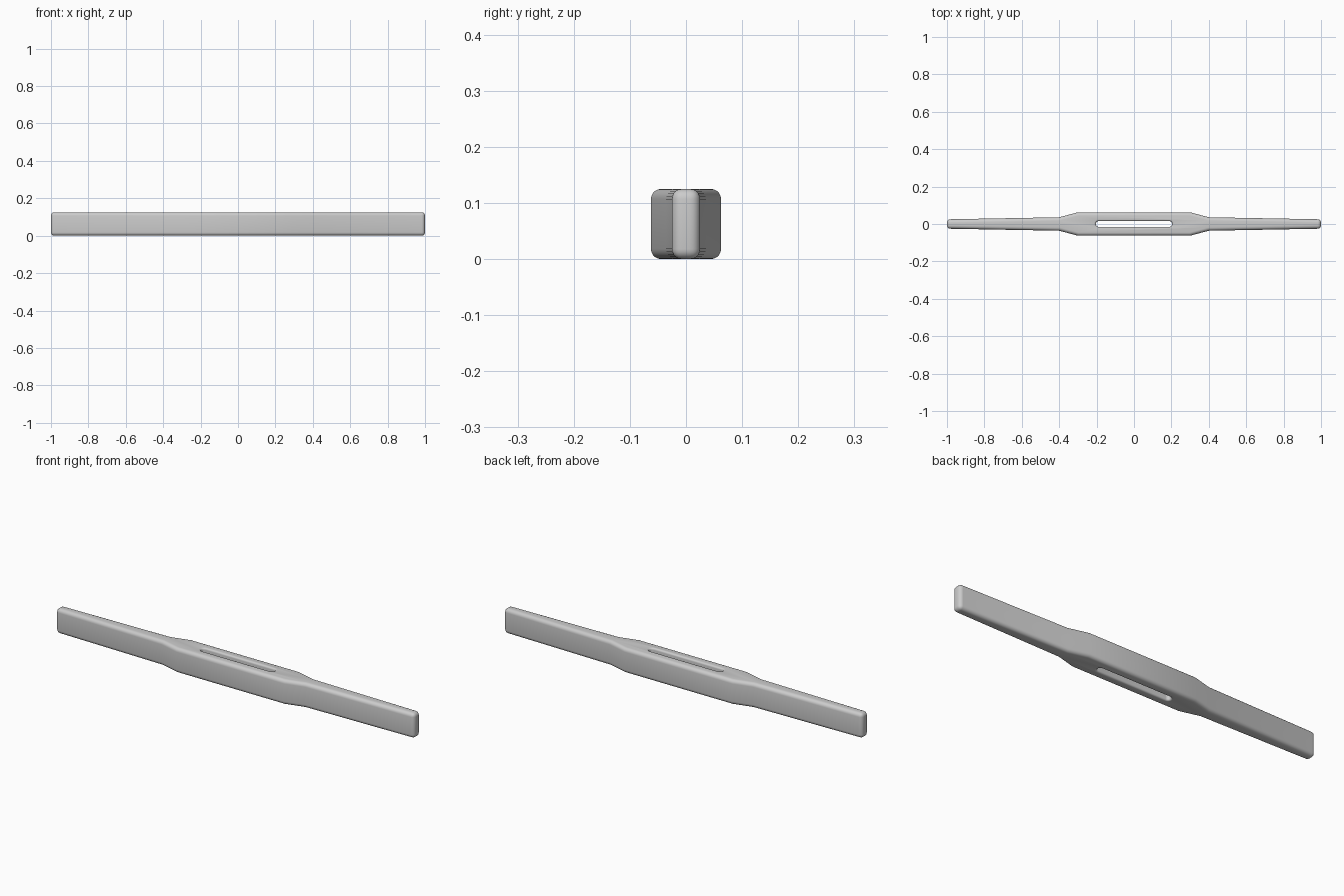
import bpy, bmesh, math

cube = bpy.data.objects.get("Cube")
if cube:
    bpy.data.objects.remove(cube)

HEIGHT = 0.125
ROUND = 0.018        # edge rounding of the bar
SLOT_X = 0.19        # centre of each slot end
SLOT_R = 0.015       # half width of the slot
FLARE = 0.009        # rounding of the slot rim

grey = bpy.data.materials.new("grey")
grey.use_nodes = True
colour = (0.6, 0.6, 0.6, 1)
grey.diffuse_color = colour
grey.node_tree.nodes["Principled BSDF"].inputs["Base Color"].default_value = colour


def loft(name, rings):
    """Closed solid through a stack of matching rings."""
    bm = bmesh.new()
    loops = [[bm.verts.new(p) for p in ring] for ring in rings]
    n = len(loops[0])
    for a, b in zip(loops, loops[1:]):
        for i in range(n):
            j = (i + 1) % n
            bm.faces.new((a[i], a[j], b[j], b[i]))
    bm.faces.new(loops[0][::-1])
    bm.faces.new(loops[-1])
    bmesh.ops.recalc_face_normals(bm, faces=bm.faces)
    mesh = bpy.data.meshes.new(name)
    bm.to_mesh(mesh)
    bm.free()
    mesh.materials.append(grey)
    obj = bpy.data.objects.new(name, mesh)
    bpy.context.collection.objects.link(obj)
    return obj


def stadium(radius, z, steps=12):
    """Long rounded ring around the slot."""
    ring = []
    for side in (1, -1):
        for i in range(steps + 1):
            a = math.pi * (i / steps - 0.5)
            ring.append((side * (SLOT_X + radius * math.cos(a)),
                         side * radius * math.sin(a), z))
    return ring


# Bar: thick grip in the middle, tapering arms
half = [(0.3, 0.0625), (0.4, 0.036), (1.0, 0.025)]
back = half[::-1] + [(-x, y) for x, y in half]
outline = back + [(x, -y) for x, y in reversed(back)]
bar = loft("bar", [[(x, y, z) for x, y in outline] for z in (0, HEIGHT)])
bevel = bar.modifiers.new("rounded_edges", "BEVEL")
bevel.width = ROUND
bevel.segments = 5
bevel.limit_method = "ANGLE"
bevel.angle_limit = math.radians(40)

# Slot cutter: flared at both rims
rim = []
for i in range(6):
    a = math.pi / 2 * i / 5
    rim.append((SLOT_R + FLARE * (1 - math.sin(a)), FLARE * (1 - math.cos(a))))
levels = [(rim[0][0], -0.02)] + rim
levels += [(r, HEIGHT - z) for r, z in reversed(levels)]
cutter = loft("slot_cutter", [stadium(r, z) for r, z in levels])
cutter.hide_render = True
cutter.hide_viewport = True

cut = bar.modifiers.new("slot", "BOOLEAN")
cut.operation = "DIFFERENCE"
cut.solver = "EXACT"
cut.object = cutter

# Keep the rounded result as plain geometry, then smooth it
bpy.context.view_layer.update()
graph = bpy.context.evaluated_depsgraph_get()
bar_mesh = bpy.data.meshes.new_from_object(bar.evaluated_get(graph))
bar.modifiers.clear()
bar.data = bar_mesh
bpy.data.objects.remove(cutter)

bpy.ops.object.select_all(action="DESELECT")
bar.select_set(True)
bpy.context.view_layer.objects.active = bar
bpy.ops.object.shade_smooth_by_angle(angle=math.radians(30))
